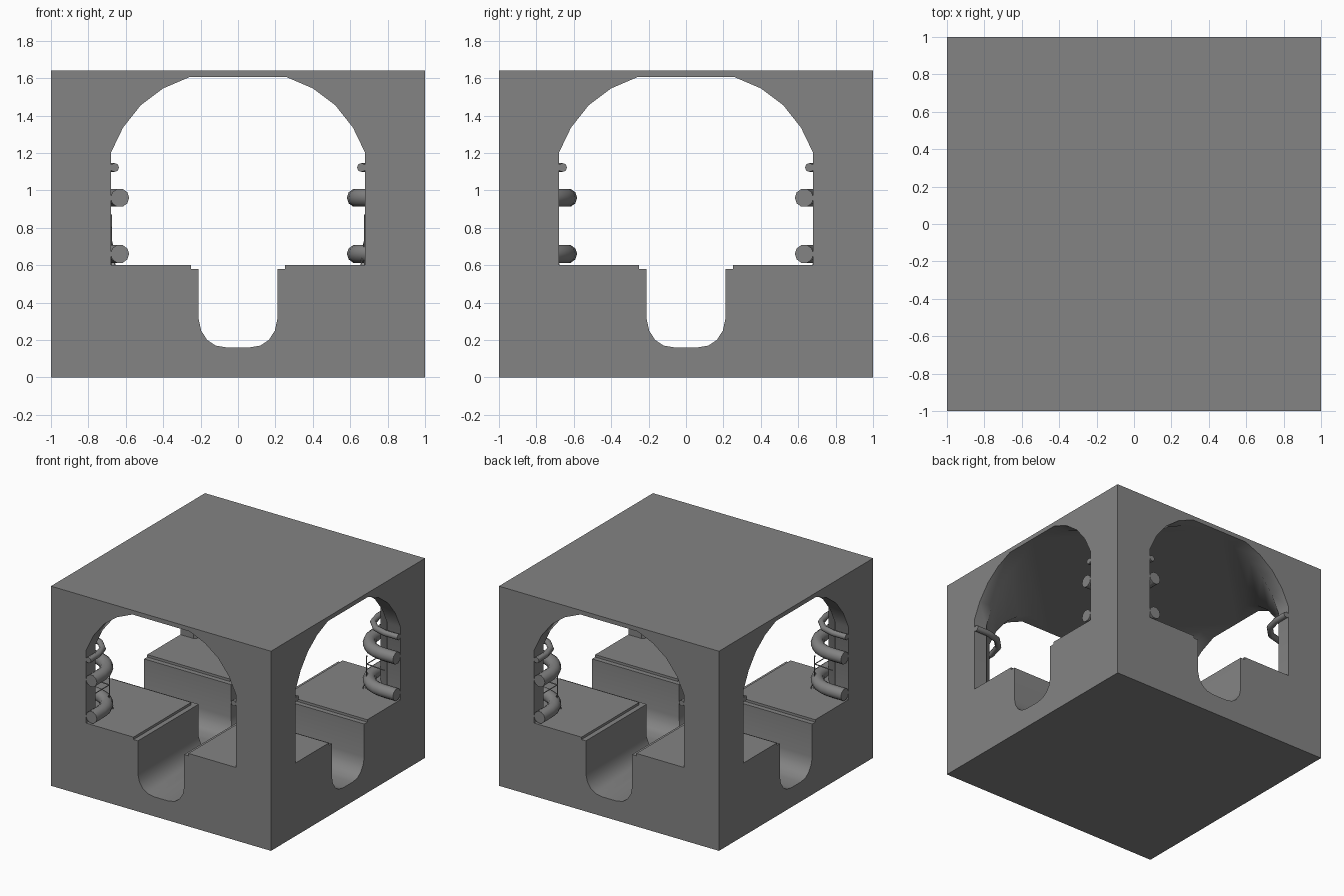
import bpy, bmesh
from math import sin, cos, pi, radians

if "Cube" in bpy.data.objects:
    bpy.data.objects.remove(bpy.data.objects["Cube"])

C = 0.88      # where the pillar corner begins to turn

grey = bpy.data.materials.new("dark_grey")
grey.diffuse_color = (.23, .23, .23, 1)
grey.use_nodes = True
grey.node_tree.nodes["Principled BSDF"].inputs["Base Color"].default_value = grey.diffuse_color

def corner_path(p, seg=1):
    """Plan line at distance p from the axes, turning round the pillar corner."""
    r = C - p
    arc = [(C - r * cos(pi / 2 * i / seg), C - r * sin(pi / 2 * i / seg)) for i in range(seg + 1)]
    return [(p, 1.0)] + arc + [(1.0, p)]

def sharp_path(p):
    return [(p, 1.0), (p, p), (1.0, p)]

# Half cross-sections (distance from axis, height)
gutter = [(.06, .16), (.12, .17), (.165, .2), (.197, .25), (.21, .31), (.21, .58), (.25, .58), (.25, .60)]
vault = [(.68, .60), (.68, 1.20), (.615, 1.335), (.52, 1.455), (.40, 1.545), (.26, 1.605)]
TOP = 1.64

def lift(path, z):
    return [(u, v, z) for u, v in path]

def quadrant_faces():
    faces = []
    for profile, path in ((gutter, sharp_path), (vault, corner_path)):
        rings = [lift(path(p), z) for p, z in profile]
        for a, b in zip(rings, rings[1:]):
            for i in range(len(a) - 1):
                faces.append([a[i], a[i + 1], b[i + 1], b[i]])
    # walkway between gutter lip and wall foot
    faces.append(lift(sharp_path(.25), .6) + lift(corner_path(.68), .6)[::-1])
    # gutter bed and flat crown of the vault
    faces.append(lift(sharp_path(.06), .16) + [(1, 0, .16), (0, 0, .16), (0, 1, .16)])
    faces.append(lift(corner_path(.26), 1.605) + [(1, 0, 1.605), (0, 0, 1.605), (0, 1, 1.605)])
    # roof and base
    for z in (0, TOP):
        faces.append([(0, 0, z), (1, 0, z), (1, 1, z), (0, 1, z)])
    # outer end walls with the opening outline
    outline = [(0, 0), (0, .16)] + gutter + vault + [(0, 1.605), (0, TOP), (1, TOP), (1, 0)]
    outline = outline[1:]
    outline.append((0, 0))
    # the solid part only: below the gutter, out to the side, and over the crown
    faces.append([(p, 1, z) for p, z in outline])
    faces.append([(1, p, z) for p, z in outline])
    return faces

# Tunnel crossing block: four mirrored quadrants welded together
bm = bmesh.new()
for sx in (-1, 1):
    for sy in (-1, 1):
        for f in quadrant_faces():
            bm.faces.new([bm.verts.new((x * sx, y * sy, z)) for x, y, z in f])
bmesh.ops.remove_doubles(bm, verts=bm.verts, dist=1e-5)
bmesh.ops.recalc_face_normals(bm, faces=bm.faces)
mesh = bpy.data.meshes.new("tunnel_crossing")
bm.to_mesh(mesh)
bm.free()
mesh.materials.append(grey)
block = bpy.data.objects.new("tunnel_crossing", mesh)
bpy.context.collection.objects.link(block)
bpy.context.view_layer.objects.active = block
block.select_set(True)
bpy.ops.object.shade_smooth_by_angle(angle=radians(40))

def tube(name, pts, radius, res=3):
    cu = bpy.data.curves.new(name, 'CURVE')
    cu.dimensions = '3D'
    cu.bevel_depth = radius
    cu.bevel_resolution = res
    cu.use_fill_caps = True
    cu.materials.append(grey)
    sp = cu.splines.new('POLY')
    sp.points.add(len(pts) - 1)
    for q, co in zip(sp.points, pts):
        q.co = (*co, 1)
    ob = bpy.data.objects.new(name, cu)
    bpy.context.collection.objects.link(ob)

# Thin pipe round every pillar
for sx, side in ((-1, "left"), (1, "right")):
    for sy, end in ((-1, "front"), (1, "back")):
        pts = [(sx * x, sy * y, z) for x, y, z in lift(corner_path(.66, 3), 1.122)]
        tube(f"thin_pipe_{end}_{side}", pts, .024, 2)

# Large pipes and thin wire frames on two opposite pillars
for s, side in ((-1, "front_left"), (1, "back_right")):
    def place(pts):
        return [(s * x, s * y, z) for x, y, z in pts]
    for name, z in (("lower_pipe", .66), ("upper_pipe", .96)):
        tube(f"{name}_{side}", place(lift(corner_path(.632, 6), z)), .05)
    rods = [[(.675, .70, .60), (.68, .70, .87)],
            [(.66, .68, .60), (.675, .72, .72)],
            [(.68, .70, .80), (.68, .88, .80)],
            [(.68, .70, .80), (.85, .685, .80)]]
    for i, rod in enumerate(rods):
        tube(f"wire_frame_{side}_{i}", place(rod), .005, 0)
